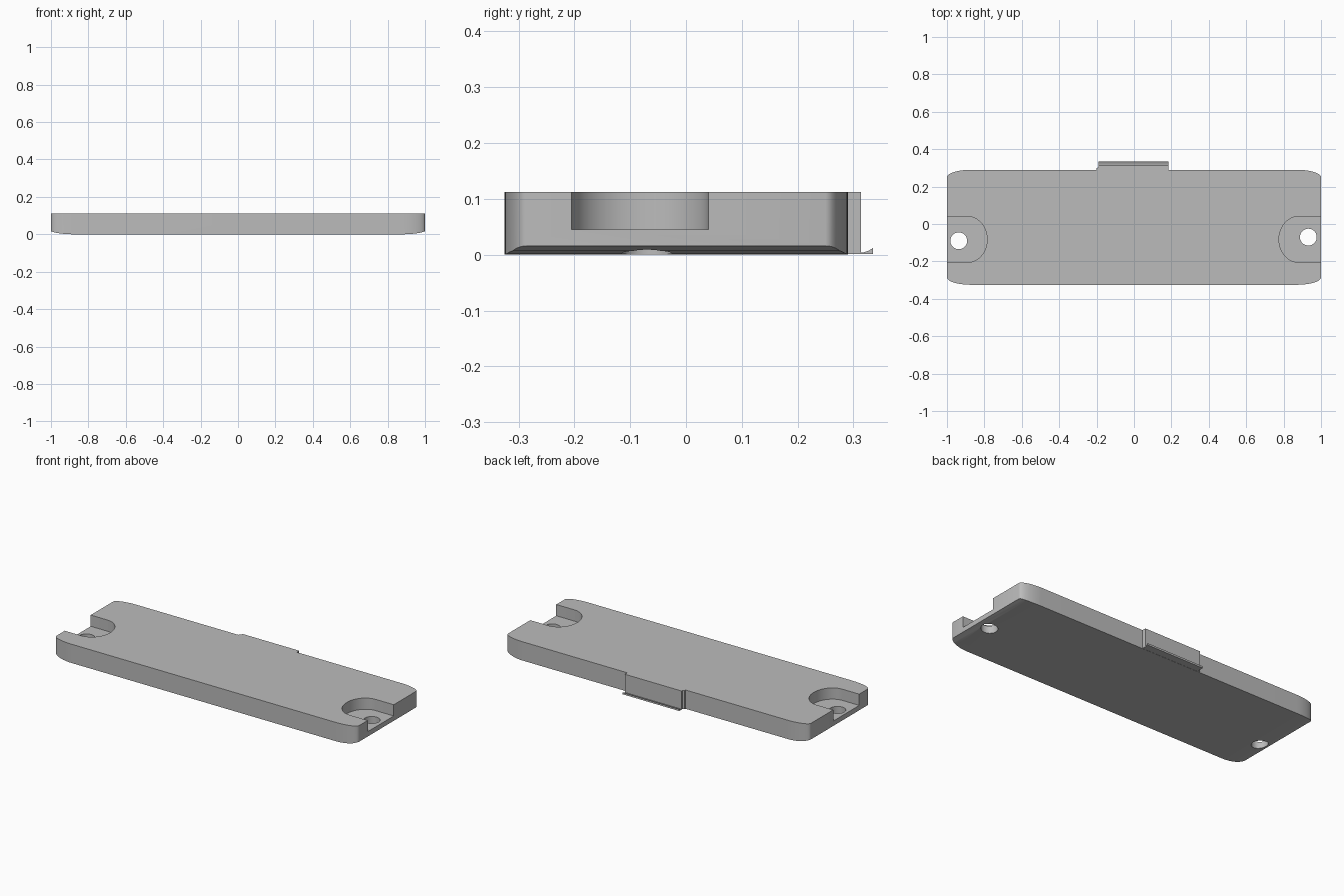
import bpy
import bmesh
from math import cos, sin, pi, radians
from mathutils import Vector

cube = bpy.data.objects.get("Cube")
if cube:
    bpy.data.objects.remove(cube, do_unlink=True)

grey = bpy.data.materials.new("plain grey")
grey.use_nodes = True
grey.diffuse_color = (0.5, 0.5, 0.5, 1)
grey.node_tree.nodes["Principled BSDF"].inputs["Base Color"].default_value = (0.5, 0.5, 0.5, 1)

HEIGHT, FRONT, BACK = 0.112, -0.325, 0.29


def prism(name, points, start, end, axis="z"):
    """Extrude a closed 2D profile along z (points are x, y), y (x, z) or x (y, z)."""
    place = {"z": lambda a, b, t: (a, b, t),
             "y": lambda a, b, t: (a, t, b),
             "x": lambda a, b, t: (t, a, b)}[axis]
    bm = bmesh.new()
    base = bm.faces.new([bm.verts.new(place(a, b, start)) for a, b in points])
    moved = bmesh.ops.extrude_face_region(bm, geom=[base])["geom"]
    bmesh.ops.translate(bm, vec=Vector(place(0, 0, end - start)),
                        verts=[v for v in moved if isinstance(v, bmesh.types.BMVert)])
    bmesh.ops.recalc_face_normals(bm, faces=bm.faces)
    mesh = bpy.data.meshes.new(name)
    bm.to_mesh(mesh)
    bm.free()
    mesh.materials.append(grey)
    obj = bpy.data.objects.new(name, mesh)
    bpy.context.collection.objects.link(obj)
    return obj


def arc(cx, cy, rx, ry, a0, a1, steps):
    angles = [radians(a0 + (a1 - a0) * i / steps) for i in range(steps + 1)]
    return [(cx + rx * cos(a), cy + ry * sin(a)) for a in angles]


def combine(obj, tool, operation):
    """Apply a boolean and discard the tool."""
    mod = obj.modifiers.new("cut", "BOOLEAN")
    mod.operation, mod.solver, mod.object = operation, "EXACT", tool
    bpy.context.view_layer.update()
    result = obj.evaluated_get(bpy.context.evaluated_depsgraph_get())
    mesh = bpy.data.meshes.new_from_object(result)
    obj.modifiers.clear()
    obj.data = mesh
    bpy.data.objects.remove(tool, do_unlink=True)


# Plate with elliptical plan corners
rx, ry = 0.13, 0.04
outline = []
for sx, edge, a0 in ((1, BACK - ry, 0), (-1, BACK - ry, 90),
                     (-1, FRONT + ry, 180), (1, FRONT + ry, 270)):
    outline += arc(sx * (1 - rx), edge, rx, ry, a0, a0 + 90, 10)
plate = prism("cover_plate", outline, 0, HEIGHT)

# Underside curving up at both ends
end_curve = [(0.89, 0), (0.93, 0.002), (0.97, 0.007), (1, 0.016), (1.01, 0.016), (1.01, 0.2)]
side = end_curve + [(-x, z) for x, z in reversed(end_curve)]
combine(plate, prism("side_cutter", side, -1, 1, "y"), "INTERSECT")

# Screw recesses open at each end, with a through hole
for s, inner, hole_x, hole_y in ((-1, 0.785, -0.937, -0.09), (1, 0.775, 0.932, -0.07)):
    u = [(1.1, 0.04)] + arc(inner + 0.105, -0.0825, 0.105, 0.1225, 90, 270, 24) + [(1.1, -0.205)]
    combine(plate, prism("recess_cutter", [(s * x, y) for x, y in u], 0.045, 0.3), "DIFFERENCE")
    hole = arc(hole_x, hole_y, 0.045, 0.045, 0, 360, 32)[:-1]
    combine(plate, prism("hole_cutter", hole, -0.1, 0.2), "DIFFERENCE")

# Latch block on the back, with a small step at its left side in plan
tab = [(-0.2, BACK - 0.01), (-0.2, BACK + 0.01), (-0.19, BACK + 0.012), (-0.19, 0.313),
       (0.185, 0.313), (0.185, BACK - 0.01)]
latch_block = prism("latch_block", tab, 0.001, HEIGHT)

# Thin upturned lip along the foot of the latch
lip = [(0.305, 0.001), (0.335, 0.001), (0.335, 0.012), (0.327, 0.007), (0.318, 0.004), (0.305, 0.003)]
latch_lip = prism("latch_lip", lip, -0.19, 0.185, "x")

# Smooth the curved walls while keeping edges sharp
for obj in (plate, latch_block, latch_lip):
    bpy.ops.object.select_all(action="DESELECT")
    obj.select_set(True)
    bpy.context.view_layer.objects.active = obj
    bpy.ops.object.shade_smooth_by_angle(angle=radians(25))
